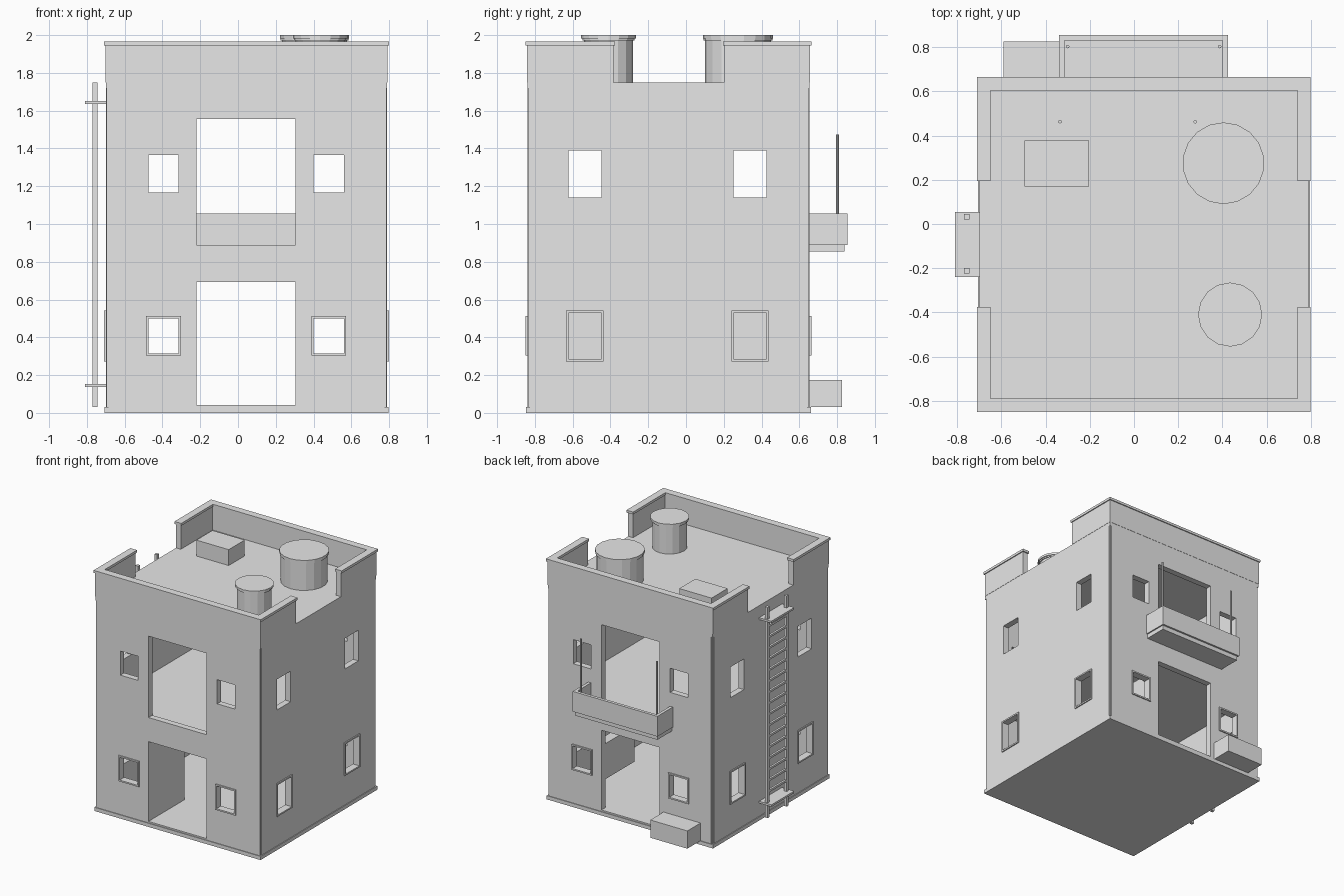
import bpy, bmesh, math
from mathutils import Vector

cube = bpy.data.objects.get("Cube")
if cube:
    bpy.data.objects.remove(cube, do_unlink=True)

plaster = bpy.data.materials.new("light_grey_plaster")
plaster.use_nodes = True
plaster.diffuse_color = (0.8, 0.8, 0.8, 1)
plaster.node_tree.nodes["Principled BSDF"].inputs["Base Color"].default_value = (0.8, 0.8, 0.8, 1)


def finish(name, bm):
    mesh = bpy.data.meshes.new(name)
    bm.to_mesh(mesh)
    bm.free()
    mesh.materials.append(plaster)
    obj = bpy.data.objects.new(name, mesh)
    bpy.context.scene.collection.objects.link(obj)
    return obj


def add_box(bm, x, y, z):
    """Add a box given its (min, max) range on each axis."""
    verts = bmesh.ops.create_cube(bm, size=1)["verts"]
    for v in verts:
        v.co = Vector([(r[0] + r[1]) / 2 + c * (r[1] - r[0]) for r, c in zip((x, y, z), v.co)])


def boxes(name, *ranges):
    bm = bmesh.new()
    for r in ranges:
        add_box(bm, *r)
    return finish(name, bm)


def cylinder(name, x, y, parts, sides):
    """Stack of upright cylinders, each (radius, bottom, top)."""
    bm = bmesh.new()
    for radius, low, high in parts:
        verts = bmesh.ops.create_cone(bm, cap_ends=True, segments=sides, radius1=radius,
                                      radius2=radius, depth=high - low)["verts"]
        bmesh.ops.translate(bm, verts=verts, vec=(x, y, (low + high) / 2))
    return finish(name, bm)


L, R, F, B = -0.70, 0.79, -0.84, 0.655     # outer wall faces
ROOF, T = 1.75, 0.05                       # roof height, wall thickness
THROUGH_X, THROUGH_Y = (L - 0.2, R + 0.2), (F - 0.2, B + 0.2)
DOOR = (-0.22, 0.305)
front_windows = [(-0.475, -0.315), (0.40, 0.56)]
side_windows = [(-0.622, -0.448), (0.252, 0.425)]
FRONT_LOW, SIDE_LOW = (0.315, 0.50), (0.285, 0.53)

# House body with two hollow storeys, doors, windows and notched corners
house = boxes("house_walls", ((L, R), (F, B), (0.03, ROOF)))
inner_x, inner_y = (L + T, R - T), (F + T, B - T)
cuts = [(inner_x, inner_y, (0.038, 0.72)), (inner_x, inner_y, (0.885, 1.70)),
        (DOOR, THROUGH_Y, (0.042, 0.693)), (DOOR, THROUGH_Y, (0.89, 1.555))]
for span in front_windows:
    cuts += [(span, THROUGH_Y, FRONT_LOW), (span, THROUGH_Y, (1.168, 1.365))]
for span in side_windows:
    cuts += [(THROUGH_X, span, SIDE_LOW), (THROUGH_X, span, (1.14, 1.39))]
for cx in (L, R):
    for cy in (F, B):
        cuts.append(((cx - 0.014, cx + 0.014), (cy - 0.014, cy + 0.014), (0, 1.72)))
cutters = []
for i, cut in enumerate(cuts):
    cutter = boxes("cutter", cut)
    cutter.hide_render = True
    cutters.append(cutter)
    mod = house.modifiers.new("cut", "BOOLEAN")
    mod.operation = "DIFFERENCE"
    mod.solver = "EXACT"
    mod.object = cutter
bpy.context.view_layer.update()
cut_mesh = bpy.data.meshes.new_from_object(house.evaluated_get(bpy.context.evaluated_depsgraph_get()))
house.modifiers.clear()
house.data = cut_mesh
for cutter in cutters:
    bpy.data.objects.remove(cutter, do_unlink=True)

# Base slab
boxes("base_slab", ((L - 0.006, R + 0.006), (F - 0.006, B + 0.006), (0, 0.03)))

# Corner posts tucked into the notches
boxes("corner_posts", *[((min(x, x + sx * 0.01), max(x, x + sx * 0.01)),
                         (min(y, y + sy * 0.01), max(y, y + sy * 0.01)), (0.03, 1.72))
                        for x, sx in ((L + 0.004, 1), (R - 0.004, -1))
                        for y, sy in ((F + 0.004, 1), (B - 0.004, -1))])


# Roof wall with a gap on each side, and its coping
def roof_wall(name, out, wide, z, ends):
    parts = []
    lo, hi = F - out, B + out
    parts.append(((L - out, R + out), (lo, lo + wide), z))
    parts.append(((L - out, R + out), (hi - wide, hi), z))
    for x in ((L - out, L - out + wide), (R + out - wide, R + out)):
        parts.append((x, (lo + wide, ends[0]), z))
        parts.append((x, (ends[1], hi - wide), z))
    boxes(name, *parts)


roof_wall("roof_wall", 0.002, 0.045, (ROOF, 1.945), (-0.385, 0.20))
roof_wall("roof_coping", 0.01, 0.06, (1.945, 1.965), (-0.375, 0.195))

# Thin raised frames around the ground floor windows
def frame(u, w, z, along_x, face, sign):
    b = 0.012
    depth = tuple(sorted((face, face + sign * 0.009)))
    spans = [((u[0] - b, u[0]), (z[0] - b, z[1] + b)), ((u[1], u[1] + b), (z[0] - b, z[1] + b)),
             (u, (z[0] - b, z[0])), (u, (z[1], z[1] + b))]
    return [(s, depth, h) if along_x else (depth, s, h) for s, h in spans]


frames = []
for span in front_windows:
    frames += frame(span, 0, FRONT_LOW, True, F, -1) + frame(span, 0, FRONT_LOW, True, B, 1)
for span in side_windows:
    frames += frame(span, 0, SIDE_LOW, False, L, -1) + frame(span, 0, SIDE_LOW, False, R, 1)
boxes("window_frames", *frames)

# Ground floor partition and cabinet
boxes("inner_partition", ((-0.30, -0.225), (F + T, -0.37), (0.038, 0.72)))
boxes("inner_cabinet", ((0.31, 0.39), (0.22, B - T), (0.27, 0.56)))

# Back balcony: floor, three low walls and two poles
boxes("balcony", ((-0.33, 0.415), (B, 0.84), (0.855, 0.89)),
      ((-0.34, 0.425), (0.83, 0.855), (0.89, 1.055)),
      ((-0.34, -0.315), (B, 0.83), (0.89, 1.055)),
      ((0.40, 0.425), (B, 0.83), (0.89, 1.055)))
for i, x in enumerate((-0.30, 0.388)):
    cylinder(f"balcony_pole_{i + 1}", x, 0.803, [(0.008, 0.89, 1.475)], 8)

# Back step block
boxes("back_step", ((-0.59, -0.255), (B, 0.825), (0.03, 0.175)))

# Ladder with brackets on the right side
RAIL_X = (-0.77, -0.745)
boxes("ladder_rails", (RAIL_X, (-0.225, -0.20), (0.03, ROOF)), (RAIL_X, (0.02, 0.045), (0.03, ROOF)))
boxes("ladder_brackets", *[((-0.81, L), (-0.24, 0.055), (z, z + 0.016)) for z in (0.137, 1.636)])
boxes("ladder_rungs", *[((-0.766, -0.749), (-0.20, 0.02), (z, z + 0.017))
                        for z in [0.23 + 0.09 * i for i in range(16)]])

# Roof tanks with lids, box and short pipes
cylinder("large_tank", 0.405, 0.275, [(0.175, ROOF, 1.972), (0.182, 1.972, 1.982), (0.185, 1.982, 2.0)], 18)
cylinder("small_tank", 0.435, -0.41, [(0.13, ROOF, 1.972), (0.138, 1.972, 1.982), (0.145, 1.982, 2.0)], 16)
boxes("roof_box", ((-0.495, -0.203), (0.17, 0.377), (ROOF, 1.88)))
for i, x in enumerate((-0.335, 0.277)):
    cylinder(f"roof_pipe_{i + 1}", x, 0.463, [(0.008, ROOF, 1.78)], 8)
